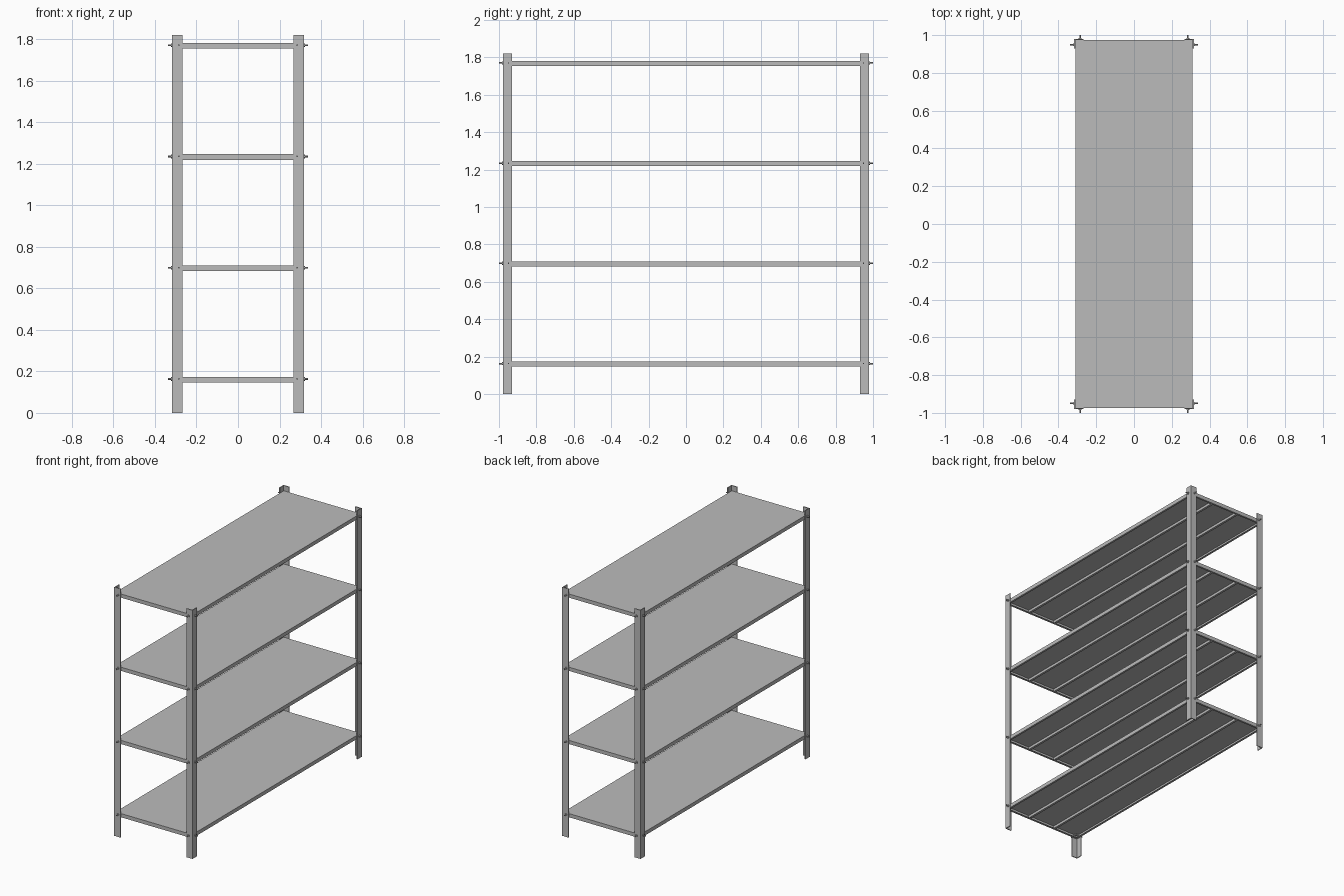
import bpy
import bmesh
from math import pi
from mathutils import Matrix, Vector

cube = bpy.data.objects.get("Cube")
if cube:
    bpy.data.objects.remove(cube, do_unlink=True)

POST_X, POST_Y = 0.317, 0.979     # outer corner of the frame
HEIGHT, FLANGE, STEEL = 1.82, 0.05, 0.006
SHELF_X, SHELF_Y = POST_X - STEEL, POST_Y - STEEL
SHELF_H, SHEET = 0.027, 0.004
SHELF_BASES = [0.147 + 0.5357 * i for i in range(4)]
CORNERS = [(sx, sy) for sx in (-1, 1) for sy in (-1, 1)]


def make_material(name, value):
    mat = bpy.data.materials.new(name)
    mat.use_nodes = True
    colour = (value, value, value, 1)
    mat.diffuse_color = colour
    mat.node_tree.nodes["Principled BSDF"].inputs["Base Color"].default_value = colour
    return mat


steel = make_material("grey steel", 0.5)


def finish(name, bm):
    bmesh.ops.recalc_face_normals(bm, faces=bm.faces)
    mesh = bpy.data.meshes.new(name)
    bm.to_mesh(mesh)
    bm.free()
    mesh.materials.append(steel)
    obj = bpy.data.objects.new(name, mesh)
    bpy.context.collection.objects.link(obj)
    return obj


def add_extrusion(bm, points, direction):
    """Extrude a closed outline into a solid."""
    face = bm.faces.new([bm.verts.new(p) for p in points])
    ext = bmesh.ops.extrude_face_region(bm, geom=[face])
    verts = [g for g in ext["geom"] if isinstance(g, bmesh.types.BMVert)]
    bmesh.ops.translate(bm, verts=verts, vec=direction)


def add_box(bm, low, high):
    low, high = Vector(low), Vector(high)
    matrix = Matrix.Translation((low + high) / 2) @ Matrix.Diagonal((*(high - low), 1))
    bmesh.ops.create_cube(bm, size=1, matrix=matrix)


def add_cylinder(bm, centre, axis, radius, length, sides):
    turn = Vector(axis).to_track_quat("Z", "Y").to_matrix().to_4x4()
    bmesh.ops.create_cone(bm, cap_ends=True, segments=sides, radius1=radius,
                          radius2=radius, depth=length,
                          matrix=Matrix.Translation(centre) @ turn)


# Corner posts: angle sections with the corner facing outwards
angle = [(0, 0), (FLANGE, 0), (FLANGE, STEEL), (STEEL, STEEL), (STEEL, FLANGE), (0, FLANGE)]
for sx, sy in CORNERS:
    bm = bmesh.new()
    outline = [(sx * (POST_X - a), sy * (POST_Y - b), 0) for a, b in angle]
    add_extrusion(bm, outline, (0, 0, HEIGHT))
    finish(("back" if sy > 0 else "front") + ("_left" if sx > 0 else "_right") + "_post", bm)

# Shelves: folded trays with a return lip and two stiffening ribs below
for i, base in enumerate(SHELF_BASES):
    top = base + SHELF_H
    bm = bmesh.new()
    add_box(bm, (-SHELF_X, -SHELF_Y, top - SHEET), (SHELF_X, SHELF_Y, top))
    for s in (-1, 1):
        for depth, low, high in ((SHEET, base, top - SHEET), (0.014, base, base + SHEET)):
            a, b = sorted((s * SHELF_X, s * (SHELF_X - depth)))
            add_box(bm, (a, -SHELF_Y, low), (b, SHELF_Y, high))
            a, b = sorted((s * SHELF_Y, s * (SHELF_Y - depth)))
            add_box(bm, (-SHELF_X, a, low), (SHELF_X, b, high))
        add_box(bm, (s * 0.11 - 0.008, -SHELF_Y + SHEET, base + 0.005),
                (s * 0.11 + 0.008, SHELF_Y - SHEET, top - SHEET))
    finish(f"shelf_{i + 1}", bm)

# Bolts: one through each post flange at every shelf
for i, base in enumerate(SHELF_BASES):
    bm = bmesh.new()
    z = base + SHELF_H / 2 + 0.003
    for sx, sy in CORNERS:
        for axis, spot in (
            (Vector((sx, 0, 0)), Vector((sx * POST_X, sy * (POST_Y - 0.03), z))),
            (Vector((0, sy, 0)), Vector((sx * (POST_X - 0.032), sy * POST_Y, z))),
        ):
            add_cylinder(bm, spot + axis * 0.003, axis, 0.009, 0.006, 6)
            add_cylinder(bm, spot - axis * 0.005, axis, 0.004, 0.052, 10)
            add_cylinder(bm, spot - axis * 0.015, axis, 0.008, 0.008, 6)
    finish(f"shelf_{i + 1}_bolts", bm)
